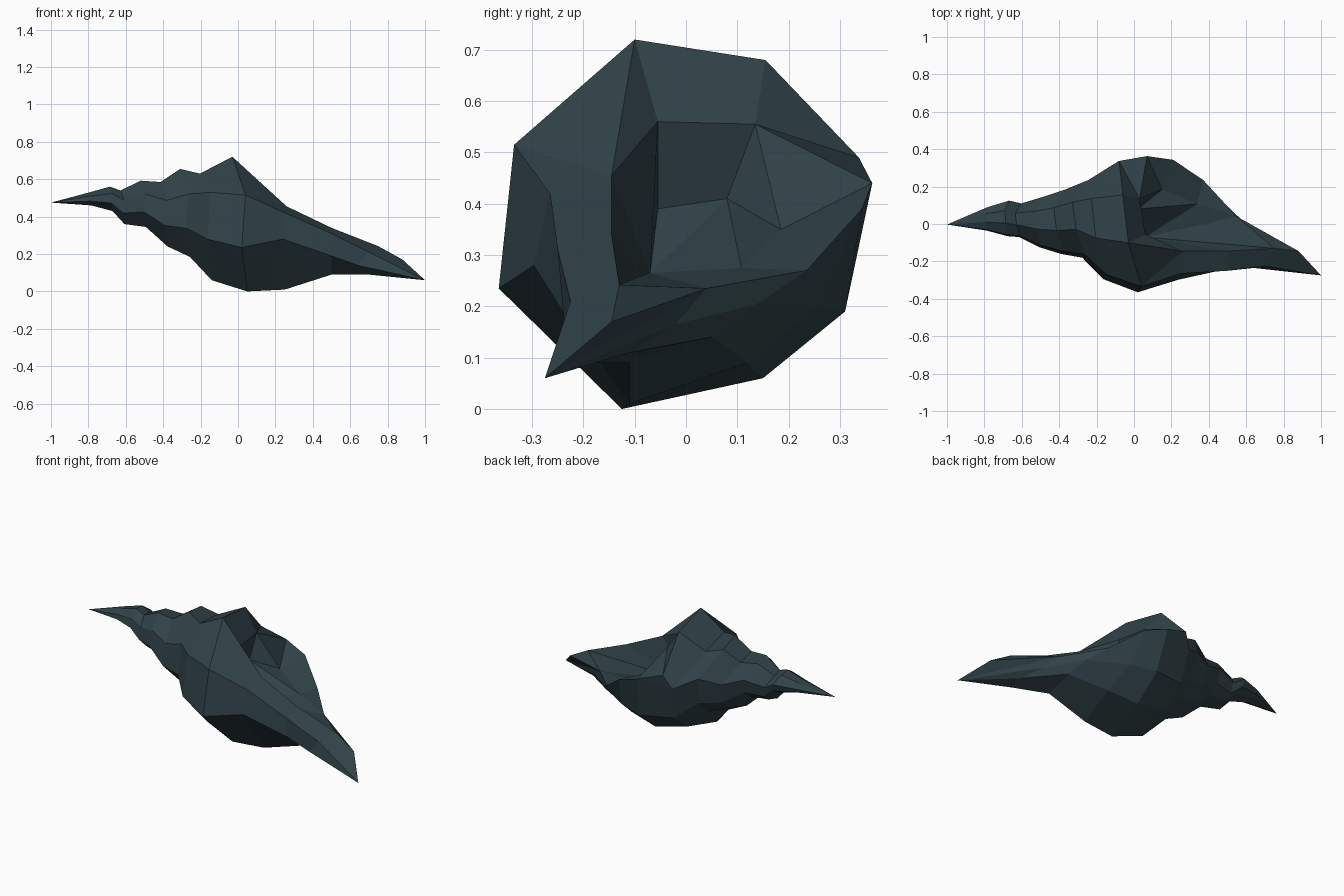
import bpy, bmesh

if "Cube" in bpy.data.objects:
    bpy.data.objects.remove(bpy.data.objects["Cube"])

mat = bpy.data.materials.new("dark_slate")
mat.diffuse_color = (0.03, 0.055, 0.065, 1)
mat.use_nodes = True
mat.node_tree.nodes["Principled BSDF"].inputs["Base Color"].default_value = mat.diffuse_color

bm = bmesh.new()


def ring(pts):
    return [bm.verts.new(p) for p in pts]


def face(*vs):
    bm.faces.new(vs)


# Largest whorl: crest, front side, underside, back side
whorl_pts = [(-.03, -.10, .72), (.04, -.335, .515), (.02, -.365, .235), (.05, -.125, 0),
             (.10, .15, .06), (.10, .31, .19), (.07, .363, .44), (-.06, .155, .68)]
w = ring(whorl_pts)
shoulder = bm.verts.new((-.08, .337, .49))

# Spire: the whorl section refitted to shrinking bounds (x, ymin, ymax, zmin, zmax)
spire = [(-.18, -.295, .31, .06, .63), (-.29, -.18, .235, .185, .655),
         (-.40, -.16, .185, .24, .585), (-.51, -.125, .145, .345, .592),
         (-.62, -.07, .11, .36, .54), (-.68, -.065, .125, .43, .56),
         (-.79, -.035, .09, .46, .53)]
prev = w
for k, (x, y0, y1, z0, z1) in enumerate(spire):
    s = (z1 - z0) / .72
    cur = ring([(x + p[0] * s, y0 + (p[1] + .365) / .728 * (y1 - y0), z0 + p[2] * s)
                for p in whorl_pts])
    if k == 0:
        # the suture under the last whorl sits a little higher at the front
        cur[1].co.z, cur[2].co.z = .53, .28
    for i in range(8):
        j = (i + 1) % 8
        if k == 0 and i == 6:
            face(prev[6], shoulder, cur[6])
            face(shoulder, prev[7], cur[7], cur[6])
        else:
            face(prev[i], prev[j], cur[j], cur[i])
    prev = cur
apex = bm.verts.new((-1, -.003, .475))
for i in range(8):
    face(prev[i], prev[(i + 1) % 8], apex)

# Body and canal underside: open sections from front edge round to outer lip
r1 = ring([(.25, -.265, .42), (.24, -.297, .28), (.25, -.11, .01),
           (.28, .12, .09), (.25, .26, .20), (.21, .343, .39)])
r2 = ring([(.50, -.25, .31), (.50, -.24, .19), (.50, -.11, .09),
           (.50, .05, .14), (.45, .14, .205), (.37, .235, .27)])
r3 = ring([(.70, -.225, .21), (.64, -.235, .14), (.70, -.19, .09),
           (.70, -.11, .11), (.62, -.02, .165), (.55, .04, .235)])
for a, b in ((w[1:7], r1), (r1, r2), (r2, r3)):
    for i in range(5):
        face(a[i], a[i + 1], b[i + 1], b[i])
tip, notch = ring([(1, -.275, .06), (.88, -.145, .17)])
for i in range(5):
    face(r3[i], r3[i + 1], tip)
face(r3[5], notch, tip)

# Inner rim: from the crest's leading edge along the canal
A, B, C, C2, C3 = ring([(.03, .135, .555), (.06, -.055, .56), (.26, -.145, .455),
                        (.50, -.145, .34), (.75, -.13, .242)])
face(w[1], r1[0], C)
face(w[1], C, w[0])
face(w[0], C, B)
face(w[0], B, A, w[7])
face(w[7], A, shoulder)
face(shoulder, A, w[6])
face(r1[0], r2[0], C2, C)
face(r2[0], r3[0], C3, C2)
face(r3[0], tip, notch, C3)

# Aperture hollow and canal floor
D, E, F, G, H = ring([(.02, .08, .41), (-.06, -.055, .39), (.06, -.07, .265),
                      (.34, .108, .275), (.15, .185, .35)])
face(A, B, E, D)
face(B, F, E)
face(B, C, F)
face(D, E, F)
face(D, F, G)
face(A, D, H)
face(D, G, H)
face(A, H, w[6])
face(w[6], H, r1[5])
face(r1[5], H, G, r2[5])
face(r2[5], G, r3[5])
face(C, C2, F)
face(C2, C3, F)
face(F, C3, r3[5])
face(F, r3[5], G)
face(C3, notch, r3[5])

bmesh.ops.recalc_face_normals(bm, faces=bm.faces[:])
mesh = bpy.data.meshes.new("sea_shell")
bm.to_mesh(mesh)
bm.free()
mesh.materials.append(mat)
shell = bpy.data.objects.new("sea_shell", mesh)
bpy.context.collection.objects.link(shell)
